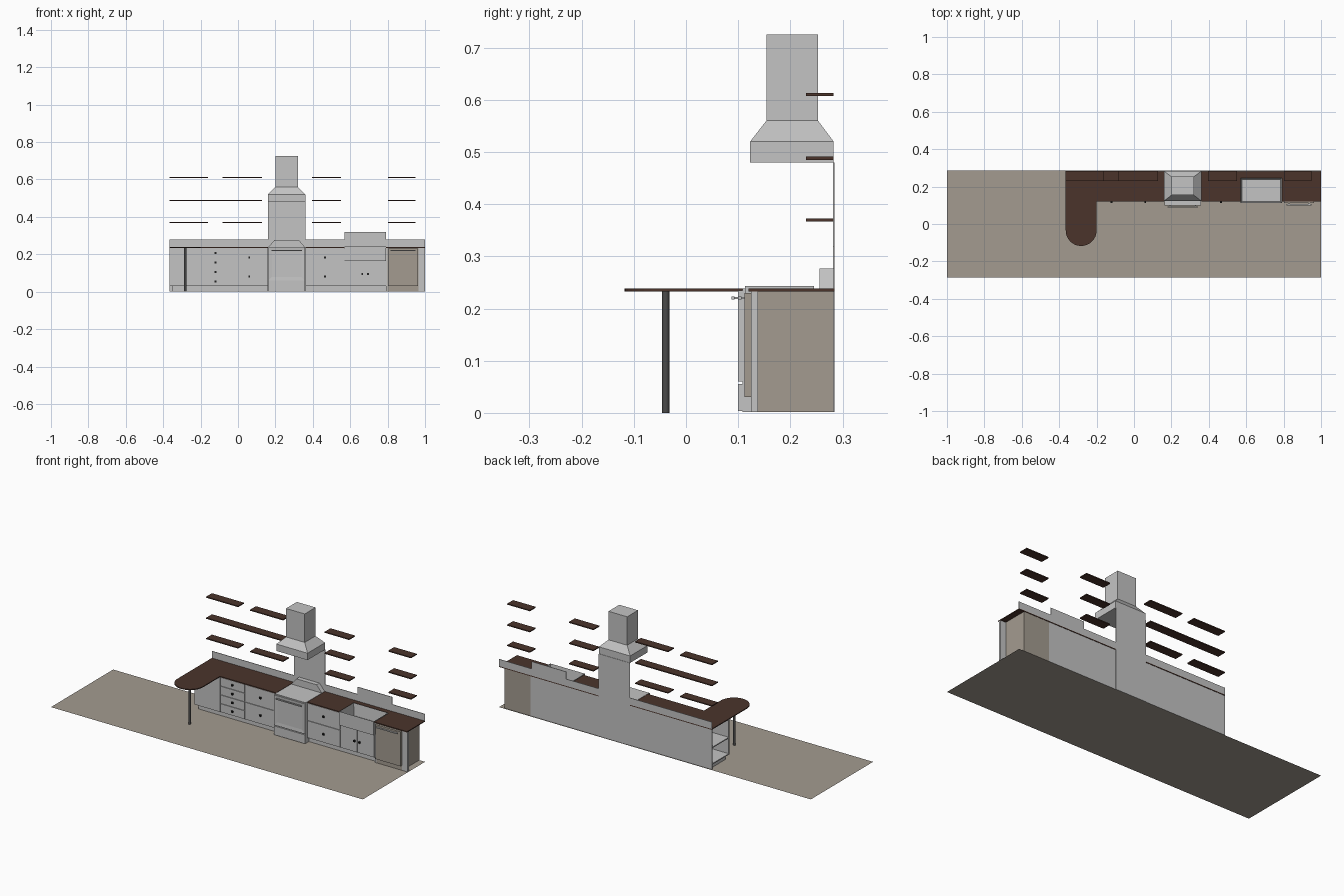
import bpy, bmesh, math

old = bpy.data.objects.get("Cube")
if old:
    bpy.data.objects.remove(old, do_unlink=True)


def material(name, rgb):
    m = bpy.data.materials.new(name)
    m.use_nodes = True
    m.diffuse_color = (*rgb, 1)
    m.node_tree.nodes["Principled BSDF"].inputs["Base Color"].default_value = (*rgb, 1)
    return m


GREY = material("light grey", (0.55, 0.55, 0.55))
TAN = material("warm tan", (0.37, 0.33, 0.28))
BROWN = material("dark wood", (0.07, 0.034, 0.024))
METAL = material("dark metal", (0.07, 0.07, 0.07))
BLACK = material("black knob", (0.015, 0.015, 0.015))


def finish(name, bm, mat):
    bmesh.ops.recalc_face_normals(bm, faces=bm.faces)
    me = bpy.data.meshes.new(name)
    bm.to_mesh(me)
    bm.free()
    me.materials.append(mat)
    ob = bpy.data.objects.new(name, me)
    bpy.context.collection.objects.link(ob)
    return ob


def loft(name, sections, mat):
    """Stack of rectangles (x0, x1, y0, y1, z) joined into a solid."""
    bm = bmesh.new()
    rings = [[bm.verts.new(p) for p in ((a, c, z), (b, c, z), (b, d, z), (a, d, z))]
             for a, b, c, d, z in sections]
    bm.faces.new(rings[0])
    bm.faces.new(rings[-1])
    for lo, hi in zip(rings, rings[1:]):
        for i in range(4):
            j = (i + 1) % 4
            bm.faces.new((lo[i], lo[j], hi[j], hi[i]))
    return finish(name, bm, mat)


def box(name, x, y, z, mat):
    return loft(name, [(*x, *y, z[0]), (*x, *y, z[1])], mat)


def recess(ob, direction, width, depth):
    """Inset the faces pointing along direction and push them inwards."""
    bm = bmesh.new()
    bm.from_mesh(ob.data)
    faces = [f for f in bm.faces
             if sum(n * d for n, d in zip(f.normal, direction)) > 0.9]
    bmesh.ops.inset_region(bm, faces=faces, thickness=width)
    for f in faces:
        for v in f.verts:
            for k in range(3):
                v.co[k] -= direction[k] * depth
    bm.to_mesh(ob.data)
    bm.free()


BACK = 0.283
FRONT = 0.125
TOP = 0.233
SLAB = (TOP, 0.238)

# Floor
bm = bmesh.new()
vs = [bm.verts.new(p) for p in ((-1, -.285, 0), (1, -.285, 0), (1, .285, 0), (-1, .285, 0))]
bm.faces.new(vs)
finish("floor", bm, TAN)

# Worktop with a rounded peninsula
outline = [(.16, .285), (-.365, .285)]
for i in range(17):
    a = math.pi + math.pi * i / 16
    outline.append((-.2825 + .0825 * math.cos(a), -.035 + .0825 * math.sin(a)))
outline += [(-.2, .12), (.16, .12)]
bm = bmesh.new()
face = bm.faces.new([bm.verts.new((x, y, SLAB[0])) for x, y in outline])
ext = bmesh.ops.extrude_face_region(bm, geom=[face])["geom"]
bmesh.ops.translate(bm, vec=(0, 0, SLAB[1] - SLAB[0]),
                    verts=[g for g in ext if isinstance(g, bmesh.types.BMVert)])
finish("worktop_peninsula", bm, BROWN)
box("worktop_beside_stove", (.36, .57), (.12, .285), SLAB, BROWN)
box("worktop_end", (.79, 1), (.12, .285), SLAB, BROWN)
box("worktop_behind_sink", (.57, .79), (.245, .285), SLAB, BROWN)

# Peninsula leg
bm = bmesh.new()
bmesh.ops.create_cone(bm, cap_ends=True, segments=16, radius1=.007, radius2=.007, depth=TOP)
bmesh.ops.translate(bm, verts=bm.verts, vec=(-.283, -.039, TOP / 2))
leg = finish("peninsula_leg", bm, METAL)
for p in leg.data.polygons:
    p.use_smooth = len(p.vertices) == 4

# Open shelf unit at the left end
END = (-.365, -.2)
box("end_unit_front", END, (.122, .13), (.03, TOP), GREY)
box("end_unit_back", END, (.277, BACK), (.002, TOP), GREY)
box("end_unit_plinth", (-.35, -.2), (.138, .277), (.002, .03), GREY)
for z in (.03, .125):
    box("end_unit_shelf", END, (.13, .277), (z, z + .006), GREY)


def knob(x, z):
    box("knob", (x - .005, x + .005), (.113, .123), (z - .005, z + .005), BLACK)


def cabinet(x0, x1, top, rows, columns=1):
    """Carcass on a plinth with a grid of flush fronts."""
    box("cabinet_body", (x0, x1), (FRONT, BACK), (.03, top), GREY)
    box("cabinet_plinth", (x0, x1), (.138, BACK), (.002, .03), GREY)
    gap = .0015
    h = (top - .03) / rows
    w = (x1 - x0) / columns
    for r in range(rows):
        for c in range(columns):
            box("cabinet_front", (x0 + c * w + gap, x0 + (c + 1) * w - gap), (.121, FRONT),
                (.03 + r * h + gap, .03 + (r + 1) * h - gap), GREY)
            if columns == 1:
                knob((x0 + x1) / 2, .03 + (r + .5) * h)


cabinet(-.2, -.04, TOP, 4)
cabinet(-.04, .16, TOP, 2)
cabinet(.36, .57, TOP, 2)
cabinet(.57, .79, .163, 1, 2)
for x in (.664, .696):
    knob(x, .095)
box("sink_cabinet_back", (.57, .79), (.255, BACK), (.163, TOP), GREY)

# Apron sink
sink = box("sink", (.57, .79), (.113, .245), (.163, .243), GREY)
recess(sink, (0, 0, 1), .01, .07)


def handle(name, x0, x1, y, face):
    box(name + "_bar", (x0, x1), (y, y + .006), (.217, .223), GREY)
    for x in (x0 + .01, x1 - .016):
        box(name + "_mount", (x, x + .006), (y + .006, face), (.218, .222), GREY)


# Stove
SX = (.162, .358)
box("stove_body", SX, (.108, BACK), (.002, .238), GREY)
box("stove_drawer", SX, (.1, .108), (.004, .055), GREY)
door = box("stove_door", SX, (.1, .108), (.06, .235), GREY)
recess(door, (0, -1, 0), .028, .002)
handle("stove_handle", .18, .342, .087, .1)
loft("stove_back_panel", [(.162, .358, .256, BACK, .238),
                          (.195, .325, .256, BACK, .277)], GREY)

# Dishwasher and end filler
box("dishwasher_body", (.8, .965), (FRONT, BACK), (.002, TOP), TAN)
box("dishwasher_door", (.802, .963), (.112, FRONT), (.03, .23), TAN)
handle("dishwasher_handle", .815, .95, .1, .112)
box("end_filler", (.965, 1), (.125, .138), (.002, TOP), GREY)
box("cabinet_spacer", (.79, .8), (FRONT, BACK), (.002, TOP), GREY)

# Splashbacks
WALL = (.282, .285)
for x0, x1, z in ((-.365, .16, .278), (.36, .57, .278), (.57, .79, .32), (.79, 1, .278)):
    box("splashback", (x0, x1), WALL, (.238, z), GREY)
box("stove_splashback", (.16, .36), WALL, (.002, .48), GREY)

# Extractor hood
loft("extractor_hood", [(.16, .36, .123, BACK, .48), (.16, .36, .123, BACK, .52),
                        (.2, .32, .154, .253, .56), (.2, .32, .154, .253, .725)], GREY)

# Wall shelves
for z in (.37, .488, .61):
    left = [(-.365, .128)] if z == .488 else [(-.365, -.16), (-.083, .128)]
    for span in left + [(.395, .552), (.803, .948)]:
        box("wall_shelf", span, (.23, BACK), (z - .003, z + .003), BROWN)
